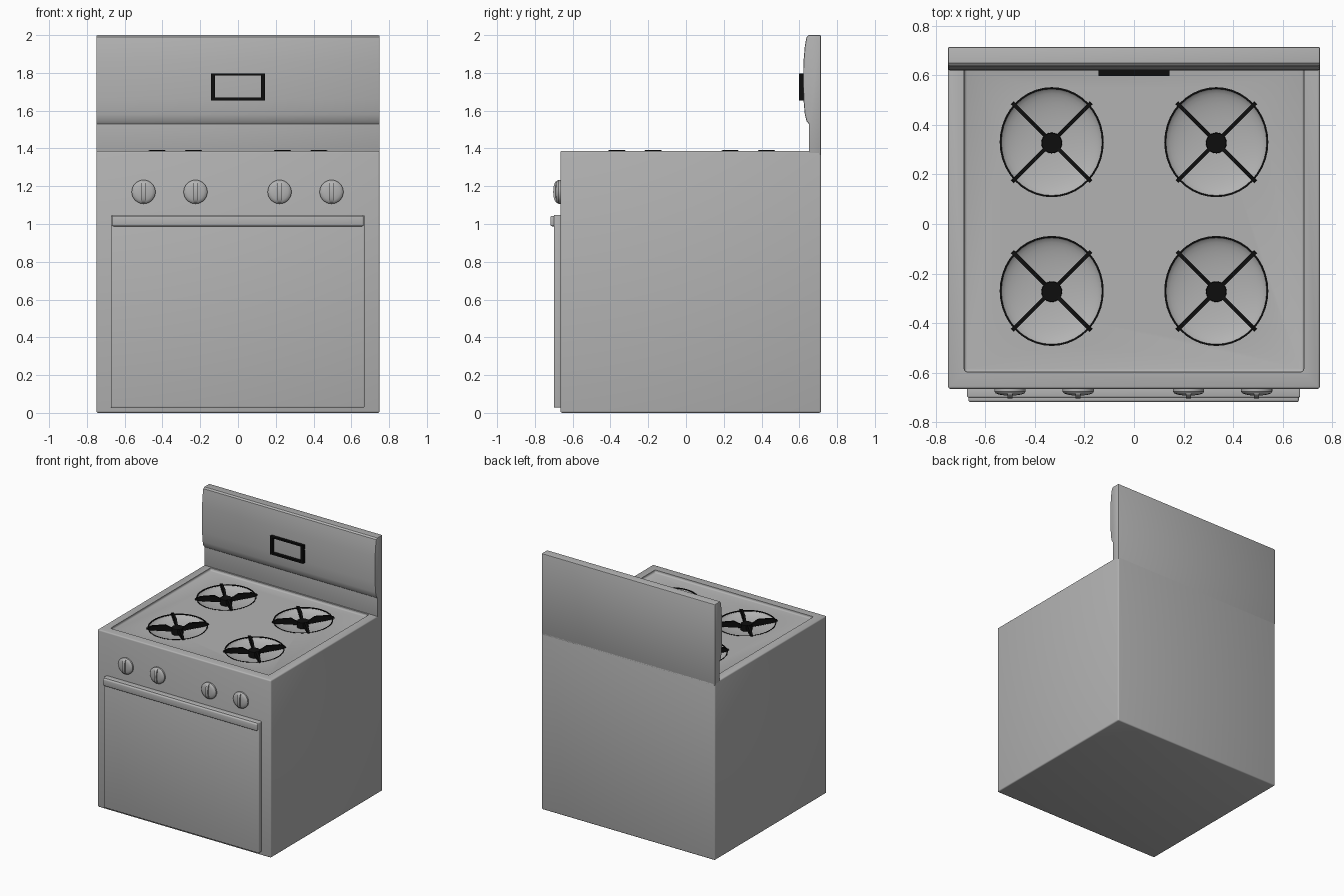
import bpy, bmesh, math
from mathutils import Matrix

if "Cube" in bpy.data.objects:
    bpy.data.objects.remove(bpy.data.objects["Cube"])


def material(name, v):
    m = bpy.data.materials.new(name)
    m.diffuse_color = (v, v, v, 1)
    m.use_nodes = True
    m.node_tree.nodes["Principled BSDF"].inputs["Base Color"].default_value = m.diffuse_color
    return m


GREY = material("grey enamel", 0.45)
BLACK = material("black iron", 0.004)


def finish(name, bm, mat, bevel=0, segs=3):
    bmesh.ops.recalc_face_normals(bm, faces=bm.faces)
    me = bpy.data.meshes.new(name)
    bm.to_mesh(me)
    bm.free()
    me.materials.append(mat)
    ob = bpy.data.objects.new(name, me)
    bpy.context.collection.objects.link(ob)
    if bevel:
        b = ob.modifiers.new("bevel", 'BEVEL')
        b.width, b.segments, b.limit_method = bevel, segs, 'ANGLE'
        b.angle_limit = math.radians(40)
        select(ob)
        bpy.ops.object.modifier_apply(modifier="bevel")
    smooth(ob)
    return ob


def select(ob):
    bpy.ops.object.select_all(action='DESELECT')
    bpy.context.view_layer.objects.active = ob
    ob.select_set(True)


def smooth(ob):
    select(ob)
    bpy.ops.object.shade_smooth_by_angle(angle=math.radians(35))


def add_box(bm, lo, hi):
    size = [b - a for a, b in zip(lo, hi)]
    mid = [(a + b) / 2 for a, b in zip(lo, hi)]
    bmesh.ops.create_cube(bm, size=1, matrix=Matrix.Translation(mid) @ Matrix.Diagonal((*size, 1)))


def box(name, lo, hi, mat, bevel=0):
    bm = bmesh.new()
    add_box(bm, lo, hi)
    return finish(name, bm, mat, bevel)


def add_prism(bm, pts, vec):
    f = bm.faces.new([bm.verts.new(p) for p in pts])
    r = bmesh.ops.extrude_face_region(bm, geom=[f])
    bmesh.ops.translate(bm, verts=[v for v in r['geom'] if isinstance(v, bmesh.types.BMVert)], vec=vec)


def cut(ob, cutter):
    m = ob.modifiers.new("cut", 'BOOLEAN')
    m.operation, m.object, m.solver = 'DIFFERENCE', cutter, 'EXACT'
    select(ob)
    bpy.ops.object.modifier_apply(modifier="cut")
    bpy.data.objects.remove(cutter)


FLOOR = 1.367
CENTRES = [(x, y) for x in (-0.332, 0.332) for y in (-0.27, 0.33)]

# Body with a sunken cooktop and four bowls
body = box("body", (-0.75, -0.665, 0), (0.75, 0.715, 1.387), GREY, 0.01)
cut(body, box("tray_cutter", (-0.685, -0.597, FLOOR), (0.685, 0.64, 1.5), GREY, 0.012))
bm = bmesh.new()
for x, y in CENTRES:
    bmesh.ops.create_uvsphere(bm, u_segments=40, v_segments=20, radius=1,
                              matrix=Matrix.Translation((x, y, FLOOR + 0.0007)) @ Matrix.Diagonal((0.208, 0.22, 0.05, 1)))
cut(body, finish("bowl_cutter", bm, GREY))
smooth(body)

# Back panel with a bulging upper half
profile = [(0.715, 1.36), (0.715, 2.0), (0.65, 2.0), (0.638, 1.99), (0.629, 1.94), (0.622, 1.86),
           (0.62, 1.76), (0.622, 1.66), (0.629, 1.58), (0.638, 1.545), (0.65, 1.53), (0.65, 1.36)]
bm = bmesh.new()
add_prism(bm, [(-0.75, y, z) for y, z in profile], (1.5, 0, 0))
finish("back_panel", bm, GREY, 0.007, 2)

# Clock frame
bm = bmesh.new()
for lo, hi in (((-0.143, 1.655), (-0.122, 1.797)), ((0.122, 1.655), (0.143, 1.797)),
               ((-0.122, 1.655), (0.122, 1.669)), ((-0.122, 1.785), (0.122, 1.797))):
    add_box(bm, (lo[0], 0.597, lo[1]), (hi[0], 0.63, hi[1]))
finish("clock_frame", bm, BLACK)

# Oven door and handle
box("oven_door", (-0.673, -0.7, 0.028), (0.67, -0.655, 1.048), GREY, 0.006)
box("door_handle", (-0.668, -0.718, 0.988), (0.665, -0.69, 1.043), GREY, 0.008)

# Control knobs: low dome with a vertical grip
for i, x in enumerate((-0.5, -0.225, 0.22, 0.495)):
    bm = bmesh.new()
    rings = []
    for r, y in ((0.063, -0.66), (0.063, -0.676), (0.058, -0.683), (0.045, -0.688), (0.025, -0.691)):
        rings.append([bm.verts.new((x + r * math.cos(a * math.tau / 32), y, 1.17 + r * math.sin(a * math.tau / 32)))
                      for a in range(32)])
    for a, b in zip(rings, rings[1:]):
        for k in range(32):
            bm.faces.new((a[k], a[(k + 1) % 32], b[(k + 1) % 32], b[k]))
    bm.faces.new(rings[0])
    bm.faces.new(rings[-1])
    arc = [math.pi * k / 12 for k in range(13)]
    add_prism(bm, [(x - 0.01, -0.67 - 0.033 * math.sin(a) ** 0.6 if 0 < k < 12 else -0.67,
                    1.17 + 0.06 * math.cos(a)) for k, a in enumerate(arc)], (0.02, 0, 0))
    finish(f"knob_{i + 1}", bm, GREY)

# Burners: thin rim ring, hub and four fins
FIN = [(0.02, 1.335), (0.1, 1.345), (0.225, 1.363), (0.222, 1.376), (0.185, 1.391),
       (0.085, 1.391), (0.05, 1.368), (0.02, 1.362)]
for i, (x, y) in enumerate(CENTRES):
    bm = bmesh.new()
    bmesh.ops.create_cone(bm, cap_ends=True, segments=24, radius1=0.042, radius2=0.04, depth=0.05,
                          matrix=Matrix.Translation((x, y - 0.003, 1.34)))
    for k in range(4):
        a = math.pi / 4 + k * math.pi / 2
        c, s = math.cos(a), math.sin(a)
        w = 0.008
        add_prism(bm, [(x + r * c + w * s, y + r * s - w * c, z) for r, z in FIN], (-2 * w * s, 2 * w * c, 0))
    rim = []
    for k in range(40):
        c, s = math.cos(k * math.tau / 40), math.sin(k * math.tau / 40)
        rim.append([bm.verts.new((x + (0.208 + d) * c, y + (0.22 + d) * s, z))
                    for d, z in ((0.002, 1.362), (0.002, 1.369), (-0.005, 1.369), (-0.005, 1.362))])
    for k in range(40):
        p, q = rim[k], rim[(k + 1) % 40]
        for j in range(4):
            bm.faces.new((p[j], q[j], q[(j + 1) % 4], p[(j + 1) % 4]))
    finish(f"burner_{i + 1}", bm, BLACK)
